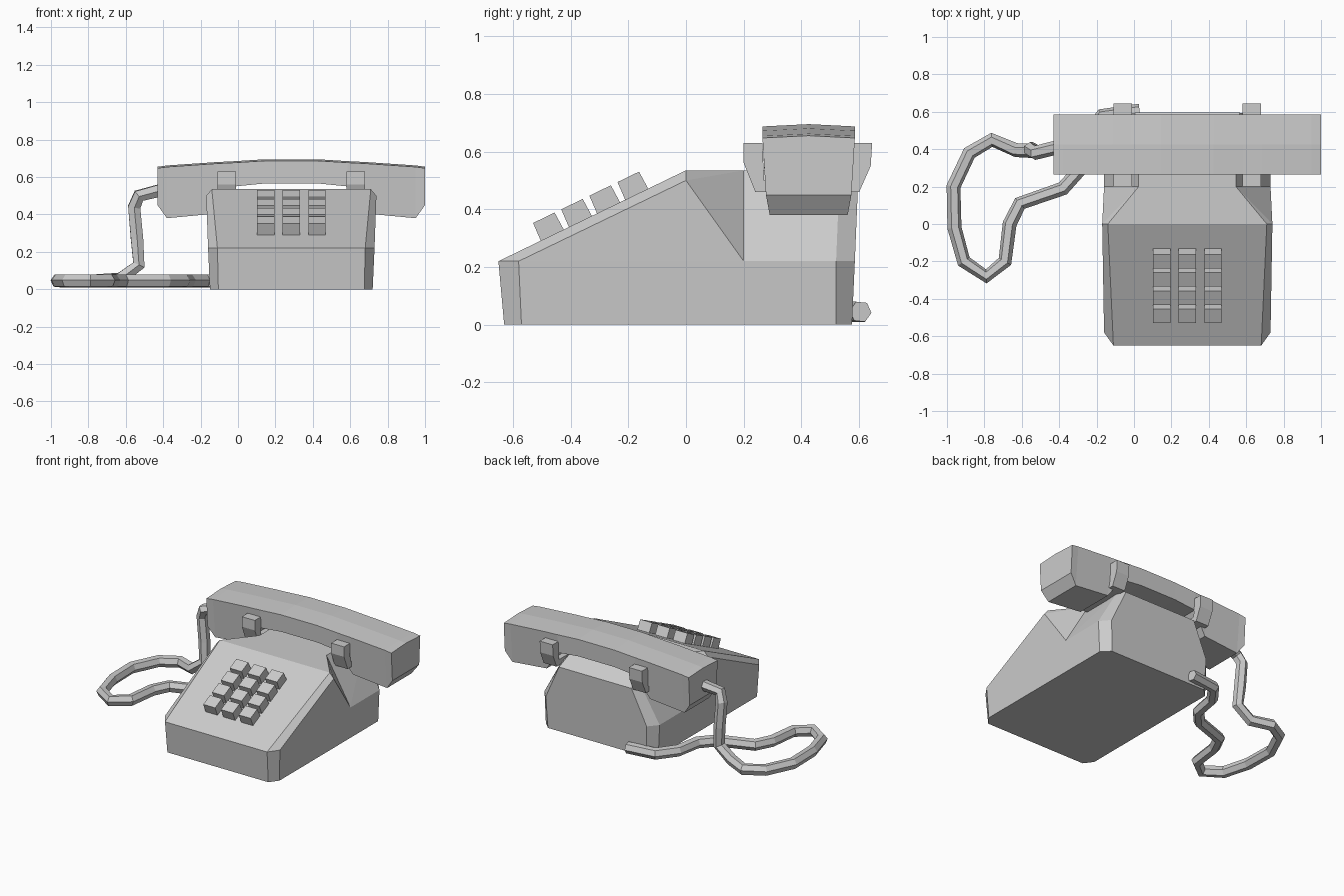
import bpy, bmesh, math
from mathutils import Matrix, Vector

cube = bpy.data.objects.get("Cube")
if cube:
    bpy.data.objects.remove(cube, do_unlink=True)

CX = 0.285  # the telephone sits to one side of the cord

grey = bpy.data.materials.new("light_grey")
grey.use_nodes = True
grey.diffuse_color = (0.6, 0.6, 0.6, 1)
grey.node_tree.nodes["Principled BSDF"].inputs["Base Color"].default_value = (0.6, 0.6, 0.6, 1)


def finish(name, bm, x=CX):
    bmesh.ops.recalc_face_normals(bm, faces=bm.faces)
    mesh = bpy.data.meshes.new(name)
    bm.to_mesh(mesh)
    bm.free()
    mesh.materials.append(grey)
    obj = bpy.data.objects.new(name, mesh)
    obj.location.x = x
    bpy.context.collection.objects.link(obj)
    return obj


# Body: half the corner points, each face named by its corners; capitals are mirrored corners
corners = {
    "a": (0.39, -0.63, 0), "b": (0.435, -0.57, 0), "c": (0.435, 0.52, 0), "d": (0.38, 0.575, 0),
    "e": (0.395, -0.65, 0.22), "f": (0.445, -0.58, 0.22), "g": (0.445, 0.2, 0.22),
    "h": (0.445, 0.52, 0.22), "i": (0.39, 0.585, 0.22),
    "j": (0.425, 0, 0.535), "k": (0.455, 0, 0.5), "l": (0.26, 0.2, 0.535),
    "m": (0.26, 0.48, 0.535), "n": (0.31, 0.53, 0.46), "o": (0.28, 0.595, 0.46),
}
centre_faces = ["aAEe", "eEJj", "jJLl", "lLMm", "mMOo", "oOIi", "iIDd", "aAbBcCdD"]
side_faces = ["abfe", "efkj", "fgk", "bcg", "bgf", "chg", "jkl", "kgl", "ghn", "gnml", "mno", "hion", "cdih"]

bm = bmesh.new()
vert = {}
for key, (x, y, z) in corners.items():
    vert[key] = bm.verts.new((x, y, z))
    vert[key.upper()] = bm.verts.new((-x, y, z))
for names in centre_faces[:-1] + ["abcdDCBA"] + side_faces + [s.upper() for s in side_faces]:
    bm.faces.new([vert[n] for n in names])
finish("body", bm)

# Handset: five-point sections lofted along x as (x, top, bottom, bottom half width)
half = [(0.14, 0.695, 0.566, 0.155), (0.3, 0.685, 0.55, 0.155), (0.4, 0.68, 0.405, 0.135),
        (0.665, 0.662, 0.38, 0.135), (0.715, 0.655, 0.45, 0.148)]
stations = [(-x, t, b, w) for x, t, b, w in reversed(half)] + half
bm = bmesh.new()
rings = []
for x, top, bottom, w in stations:
    section = [(-w, bottom), (w, bottom), (0.16, top - 0.008), (0, top), (-0.16, top - 0.008)]
    rings.append([bm.verts.new((x, 0.425 + y, z)) for y, z in section])
for r, s in zip(rings, rings[1:]):
    for n in range(5):
        m = (n + 1) % 5
        bm.faces.new((r[n], r[m], s[m], s[n]))
bm.faces.new(rings[0])
bm.faces.new(rings[-1])
finish("handset", bm)

# Cradle hooks: a U profile extruded sideways
hook = [(0.2, 0.63), (0.2, 0.56), (0.24, 0.46), (0.6, 0.46), (0.64, 0.55), (0.645, 0.63),
        (0.58, 0.63), (0.575, 0.5), (0.27, 0.5), (0.265, 0.63)]
for label, offset in (("cord_side", -0.345), ("far_side", 0.345)):
    bm = bmesh.new()
    face = bm.faces.new([bm.verts.new((-0.05, y, z)) for y, z in hook])
    out = bmesh.ops.extrude_face_region(bm, geom=[face])["geom"]
    bmesh.ops.translate(bm, vec=(0.1, 0, 0), verts=[v for v in out if isinstance(v, bmesh.types.BMVert)])
    finish("cradle_hook_" + label, bm, CX + offset)

# Keys: three columns of four blocks on the sloping panel
tilt = math.atan2(0.315, 0.65)
for row in range(4):
    for col in range(3):
        y = -0.474 + row * 0.0975
        centre = Vector(((col - 1) * 0.137, y, 0.22 + (y + 0.65) * 0.4846 + 0.027))
        bm = bmesh.new()
        bmesh.ops.create_cube(bm, size=1)
        for v in bm.verts:
            if v.co.z > 0:
                v.co.y *= 0.92
        bm.transform(Matrix.Translation(centre) @ Matrix.Rotation(tilt, 4, "X")
                     @ Matrix.Diagonal((0.092, 0.09, 0.085, 1)))
        finish(f"key_{row + 1}_{col + 1}", bm)

# Cord: a six-sided tube from the handset, looping on the table to the back of the body
path = [(-0.41, 0.41, 0.53), (-0.53, 0.38, 0.5), (-0.555, 0.4, 0.44), (-0.54, 0.4, 0.27),
        (-0.53, 0.39, 0.13), (-0.63, 0.395, 0.055), (-0.76, 0.45, 0.045), (-0.88, 0.38, 0.045),
        (-0.965, 0.2, 0.045), (-0.96, -0.02, 0.045), (-0.91, -0.2, 0.045), (-0.79, -0.28, 0.045),
        (-0.69, -0.2, 0.045), (-0.665, 0, 0.045), (-0.61, 0.11, 0.045), (-0.38, 0.19, 0.045),
        (-0.29, 0.29, 0.045), (-0.26, 0.46, 0.045), (-0.17, 0.58, 0.045), (0.03, 0.605, 0.045)]
curve = bpy.data.curves.new("cord", "CURVE")
curve.dimensions = "3D"
curve.bevel_depth = 0.038
curve.bevel_resolution = 1
curve.use_fill_caps = True
spline = curve.splines.new("POLY")
spline.points.add(len(path) - 1)
for point, co in zip(spline.points, path):
    point.co = (*co, 1)
curve.materials.append(grey)
cord = bpy.data.objects.new("cord", curve)
bpy.context.collection.objects.link(cord)
bpy.ops.object.select_all(action="DESELECT")
cord.select_set(True)
bpy.context.view_layer.objects.active = cord
bpy.ops.object.convert(target="MESH")
bpy.ops.object.shade_flat()
